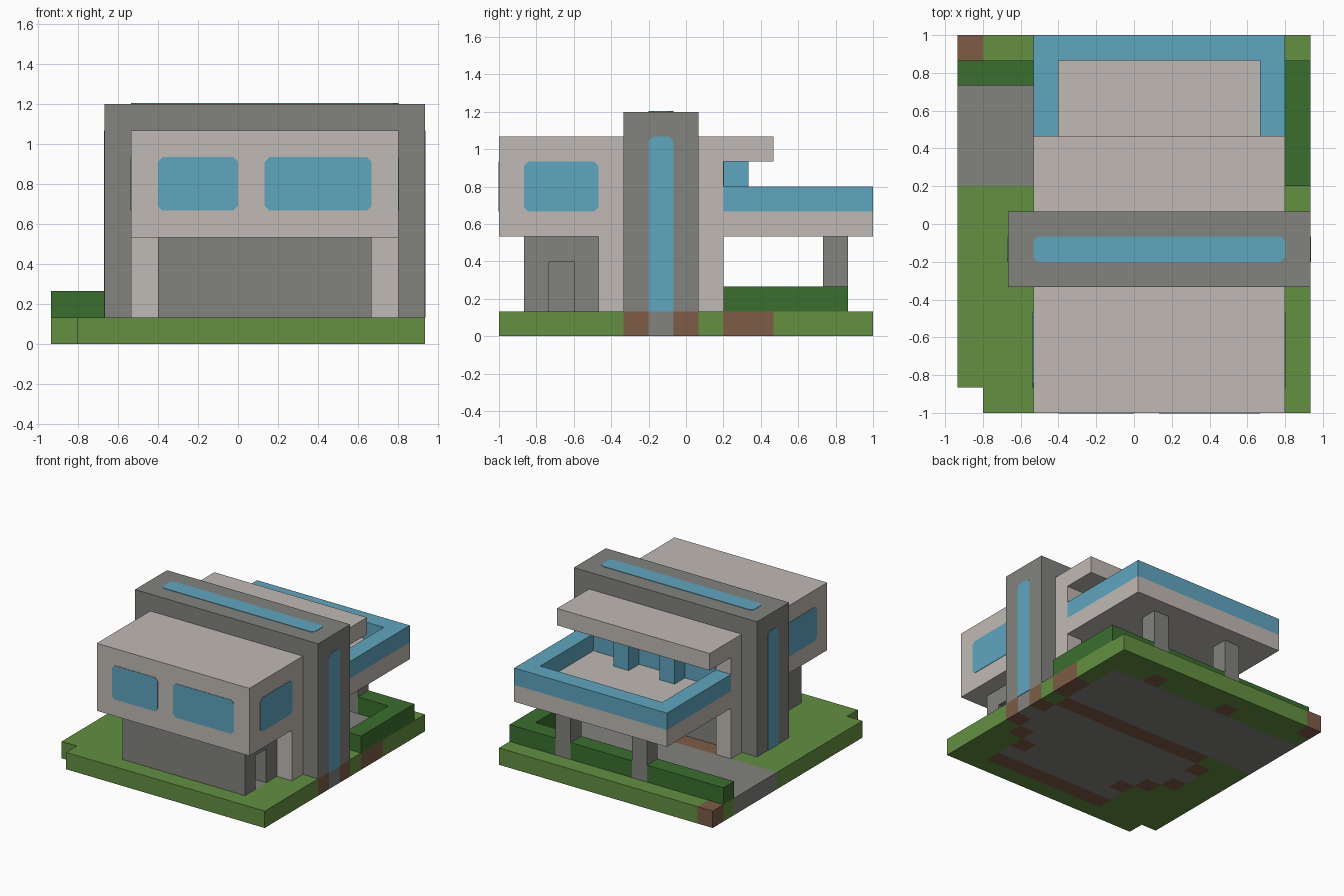
import bpy
import bmesh
from mathutils import Vector

U = 1 / 15  # one modelling unit

old = bpy.data.objects.get("Cube")
if old:
    bpy.data.objects.remove(old, do_unlink=True)


def linear(v):
    v /= 255
    return v / 12.92 if v <= 0.04 else ((v + 0.055) / 1.055) ** 2.4


def material(name, *rgb):
    col = tuple(linear(c) for c in rgb) + (1,)
    m = bpy.data.materials.new(name)
    m.use_nodes = True
    m.diffuse_color = col
    bsdf = next(n for n in m.node_tree.nodes if n.type == "BSDF_PRINCIPLED")
    bsdf.inputs["Base Color"].default_value = col
    bsdf.inputs["Roughness"].default_value = 0.9
    return m


PLASTER = material("warm_plaster", 192, 186, 179)
CONCRETE = material("grey_concrete", 130, 130, 126)
GLASS = material("blue_glass", 95, 166, 192)
GRASS = material("grass_green", 98, 144, 65)
HEDGE = material("hedge_green", 58, 111, 46)
EARTH = material("brown_earth", 125, 92, 70)


def finish(name, bm, *mats):
    mesh = bpy.data.meshes.new(name)
    bm.to_mesh(mesh)
    bm.free()
    obj = bpy.data.objects.new(name, mesh)
    bpy.context.collection.objects.link(obj)
    for m in mats:
        mesh.materials.append(m)
    return obj


def boxes(name, mat, *spans):
    """Boxes given as (x range, y range, z range) in units."""
    bm = bmesh.new()
    for span in spans:
        lo, hi = (Vector([r[i] for r in span]) for i in (0, 1))
        for v in bmesh.ops.create_cube(bm, size=1)["verts"]:
            v.co = Vector([(l + h) / 2 + c * (h - l)
                           for l, h, c in zip(lo, hi, v.co)]) * U
    return finish(name, bm, mat)


def pane(name, axis, at, side, first, second, square_base=False):
    """Thin glass plate with clipped corners, lying on a wall plane."""
    (a, b), (c, d) = first, second
    k = 0.35
    pts = [(b, d - k), (b - k, d), (a + k, d), (a, d - k)]
    if square_base:
        pts += [(a, c), (b, c)]
    else:
        pts += [(a, c + k), (a + k, c), (b - k, c), (b, c + k)]
    bm = bmesh.new()
    rings = []
    for depth in (at - side * 0.02, at + side * 0.05):
        ring = []
        for p in pts:
            co = list(p)
            co.insert(axis, depth)
            ring.append(bm.verts.new(Vector(co) * U))
        rings.append(ring)
        bm.faces.new(ring)
    n = len(pts)
    for i in range(n):
        j = (i + 1) % n
        bm.faces.new((rings[0][i], rings[0][j], rings[1][j], rings[1][i]))
    bmesh.ops.recalc_face_normals(bm, faces=bm.faces)
    return finish(name, bm, GLASS)


# Ground slab: coloured cells by footprint
FOUNDATIONS = [((-6, 10), (-13, -11)), ((-8, 12), (1, 3)),
               ((12, 14), (-5, -3)), ((12, 14), (-1, 1)), ((12, 14), (3, 7)),
               ((-10, -8), (-5, -3)), ((-10, -8), (-1, 1)),
               ((10, 12), (-7, -5)), ((-8, -6), (-7, -5)),
               ((8, 10), (-9, -7)), ((-6, -4), (-9, -7)),
               ((-4, -2), (11, 13)), ((6, 8), (11, 13)), ((-14, -12), (13, 15))]
FLOORS = [((-14, 12), (3, 11)), ((-8, 12), (-5, 3)), ((-6, 10), (-13, -5)),
          ((-10, 14), (-3, -1))]


def inside(p, rects):
    return any(a < p.x < b and c < p.y < d for (a, b), (c, d) in rects)


bm = bmesh.new()
bmesh.ops.create_grid(bm, x_segments=14, y_segments=15, size=1)
for v in bm.verts:
    v.co = Vector((v.co.x * 14, v.co.y * 15, 0))
notch = [f for f in bm.faces
         if inside(f.calc_center_median(), [((-14, -12), (-15, -13))])]
bmesh.ops.delete(bm, geom=notch, context="FACES")
top = bmesh.ops.extrude_face_region(bm, geom=bm.faces[:], use_keep_orig=True)
for v in top["geom"]:
    if isinstance(v, bmesh.types.BMVert):
        v.co.z = 2
bmesh.ops.recalc_face_normals(bm, faces=bm.faces)
for f in bm.faces:
    p = f.calc_center_median() - f.normal * 0.5
    f.material_index = 2 if inside(p, FOUNDATIONS) else int(inside(p, FLOORS))
bmesh.ops.scale(bm, vec=(U, U, U), verts=bm.verts)
finish("ground_slab", bm, GRASS, CONCRETE, EARTH)

# Hedge, with gaps for the terrace columns
boxes("hedge", HEDGE, ((-14, -4), (11, 13), (2, 4)), ((-2, 6), (11, 13), (2, 4)),
      ((8, 14), (11, 13), (2, 4)), ((12, 14), (3, 11), (2, 4)))

# Tall central frame with a glass strip running over it
boxes("central_frame", CONCRETE, ((-10, 14), (-5, 1), (2, 18)))
pane("frame_skylight", 2, 18, 1, (-8, 12), (-3, -1))
for label, at, side in (("left", 14, 1), ("right", -10, -1)):
    pane(label + "_frame_window", 0, at, side, (-3, -1), (2, 16), True)

# Front upper storey and its windows
boxes("front_upper_storey", PLASTER, ((-8, 12), (-15, -5), (8, 16)))
pane("front_window_small", 1, -15, -1, (-6, 0), (10, 14))
pane("front_window_large", 1, -15, -1, (2, 10), (10, 14))
for label, at, side in (("left", 12, 1), ("right", -8, -1)):
    pane(label + "_side_window", 0, at, side, (-13, -7), (10, 14))

# Front ground storey with a doorway in one side
boxes("front_ground_storey", CONCRETE, ((-6, 6), (-13, -7), (2, 8)),
      ((6, 10), (-13, -11), (2, 8)), ((6, 10), (-9, -7), (2, 8)),
      ((6, 10), (-11, -9), (6, 8)))

# Plaster side walls before and behind the frame
for label, y in (("front", (-7, -5)), ("rear", (1, 3))):
    boxes(label + "_side_walls", PLASTER, ((-8, -6), y, (2, 8)), ((10, 12), y, (2, 8)))

# Rear upper storey, roof overhang and glazed wall
boxes("rear_upper_storey", PLASTER, ((-8, 12), (1, 3), (8, 16)))
boxes("rear_roof_overhang", PLASTER, ((-8, 12), (3, 7), (14, 16)))
pane("rear_glazing", 1, 3, 1, (-6, 10), (10, 14))
boxes("glazing_posts", GLASS, *[((x, x + 2), (3, 5), (10, 14)) for x in (-2, 4)])

# Terrace with glass parapet and supporting columns
boxes("terrace_deck", PLASTER, ((-8, 12), (3, 15), (8, 10)))
boxes("terrace_parapet", GLASS, ((-8, -6), (3, 13), (10, 12)),
      ((10, 12), (3, 13), (10, 12)), ((-8, 12), (13, 15), (10, 12)))
boxes("terrace_columns", CONCRETE, *[((x, x + 2), (11, 13), (2, 8)) for x in (-4, 6)])
